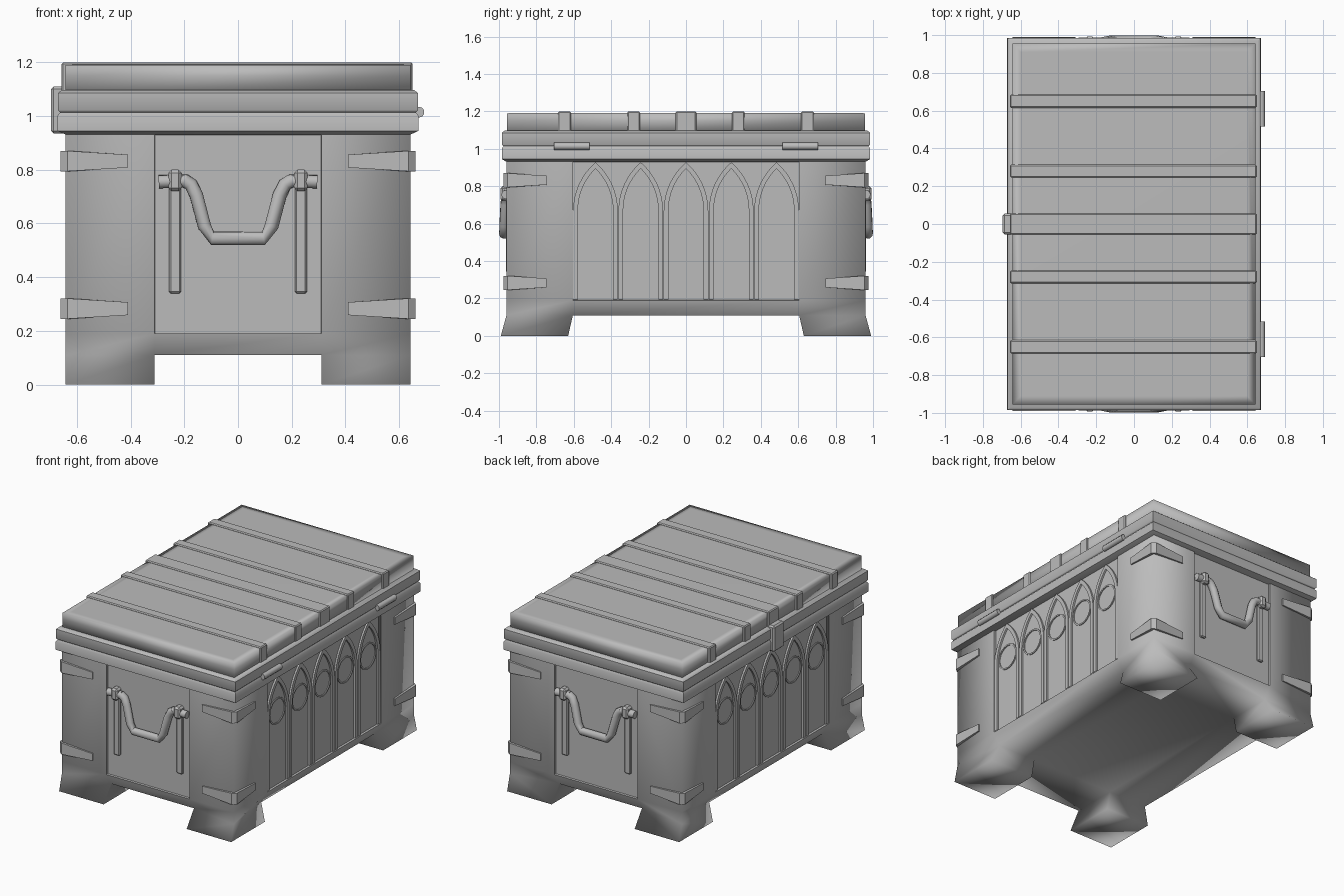
import bpy, bmesh, math
from mathutils import Vector

cube = bpy.data.objects.get("Cube")
if cube:
    bpy.data.objects.remove(cube)

GREY = (0.5, 0.5, 0.5, 1)
mat = bpy.data.materials.new("plain grey")
mat.use_nodes = True
mat.diffuse_color = GREY
mat.node_tree.nodes["Principled BSDF"].inputs["Base Color"].default_value = GREY


def finish(name, bm, angle=None, smooth=False):
    """Turn a bmesh into a named object with the chosen shading."""
    bmesh.ops.recalc_face_normals(bm, faces=bm.faces)
    for f in bm.faces:
        f.smooth = smooth or angle is not None
    if angle is not None:
        for e in bm.edges:
            if len(e.link_faces) == 2 and e.calc_face_angle(0) > math.radians(angle):
                e.smooth = False
    me = bpy.data.meshes.new(name)
    bm.to_mesh(me)
    bm.free()
    me.materials.append(mat)
    ob = bpy.data.objects.new(name, me)
    bpy.context.collection.objects.link(ob)
    return ob


def loft(name, rings, angle=None, smooth=False):
    """Skin equal-length rings of points and cap both ends."""
    bm = bmesh.new()
    vs = [[bm.verts.new(p) for p in r] for r in rings]
    n = len(vs[0])
    for a, b in zip(vs, vs[1:]):
        for i in range(n):
            bm.faces.new((a[i], a[(i + 1) % n], b[(i + 1) % n], b[i]))
    bm.faces.new(vs[0])
    bm.faces.new(vs[-1])
    return finish(name, bm, angle, smooth)


def rect(hx, hy, z):
    return [(-hx, -hy, z), (hx, -hy, z), (hx, hy, z), (-hx, hy, z)]


def box(name, lo, hi, bevel=0.0):
    bm = bmesh.new()
    bmesh.ops.create_cube(bm, size=1)
    for v in bm.verts:
        v.co = [(a + b) / 2 + c * (b - a) for a, b, c in zip(lo, hi, v.co)]
    if bevel:
        bmesh.ops.bevel(bm, geom=bm.edges[:], offset=bevel, segments=1, affect='EDGES')
    return finish(name, bm)


def tube(name, pts, r, sides=10):
    """Round bar following a path."""
    pts = [Vector(p) for p in pts]
    rings = []
    for i, p in enumerate(pts):
        d = (pts[min(i + 1, len(pts) - 1)] - pts[max(i - 1, 0)]).normalized()
        u = d.cross(Vector((0.13, 0.9, 0.4))).normalized()
        w = d.cross(u)
        ang = [2 * math.pi * k / sides for k in range(sides)]
        rings.append([p + r * (math.cos(a) * u + math.sin(a) * w) for a in ang])
    return loft(name, rings, angle=50)


# Chest body: block of cells with the bottom layer kept only at the corners as feet
XS, YS, ZS = [-.642, -.31, .31, .642], [-.96, -.605, .605, .96], [0, .11, .19, .94]
bm = bmesh.new()
cells = {(i, j, k) for i in range(3) for j in range(3) for k in range(3)
         if k or (i != 1 and j != 1)}
verts = {}


def corner(i, j, k):
    if (i, j, k) not in verts:
        x, y, z = XS[i], YS[j], ZS[k]
        edge_x, edge_y = i in (0, 3), j in (0, 3)
        if k == 1 and edge_x != edge_y:      # underside tucks in between feet
            x *= .93 if edge_x else 1
            y *= .95 if edge_y else 1
        if k == 0:                           # feet taper front to back
            y += math.copysign(-.03 if edge_y else .025, y)
        verts[i, j, k] = bm.verts.new((x, y, z))
    return verts[i, j, k]


for c in cells:
    for axis in range(3):
        for side in (0, 1):
            nb = list(c)
            nb[axis] += 2 * side - 1
            if tuple(nb) in cells:
                continue
            quad = []
            for du, dv in ((0, 0), (1, 0), (1, 1), (0, 1)):
                p = list(c)
                p[axis] += side
                p[(axis + 1) % 3] += du
                p[(axis + 2) % 3] += dv
                quad.append(corner(*p))
            bm.faces.new(quad)
bmesh.ops.recalc_face_normals(bm, faces=bm.faces)
# Recessed panel in the middle of each wall
panels = [f for f in bm.faces if f.calc_center_median().z > .4 and abs(f.normal.z) < .1
          and min(abs(f.calc_center_median().x), abs(f.calc_center_median().y)) < .01]
for f in panels:
    for e in f.edges:
        e.smooth = False
bmesh.ops.inset_individual(bm, faces=panels, thickness=.002, depth=-.014)
for f in panels:
    for e in f.edges:
        e.smooth = False
for f in bm.faces:
    if f.normal.z > .9:
        for e in f.edges:
            e.smooth = False
finish("chest_body", bm, smooth=True)

# Rim, lid flange and lid top
loft("body_rim", [rect(.64, .958, .93), rect(.672, .985, .945),
                  rect(.672, .985, 1.0), rect(.66, .975, 1.016)], angle=50)
loft("lid_flange", [rect(.66, .975, 1.012), rect(.67, .985, 1.022),
                    rect(.67, .985, 1.085), rect(.655, .97, 1.097)], angle=50)
loft("lid_top", [rect(.642, .956, 1.08), rect(.642, .956, 1.15), rect(.642, .956, 1.19),
                 rect(.6, .91, 1.191)], smooth=True)

# Straps across the lid
for y, h in ((-.65, .035), (-.28, .034), (0, .055), (.28, .034), (.65, .035)):
    box("lid_strap", (-.657, y - h, 1.085), (.65, y + h, 1.199), .006)

# Latch on the right, hinges on the left
box("latch", (-.696, -.055, .935), (-.64, .055, 1.11), .01)
for y in (-.61, .61):
    tube("hinge", [(.674, y - .095, 1.014), (.674, y + .095, 1.014)], .02)

# Corner brackets, tall at the corner and narrow at the tips
for sx in (-1, 1):
    for sy in (-1, 1):
        for z in (.283, .832):
            path = [(.41, .968, .41, .94, .024), (.635, .975, .62, .94, .038),
                    (.66, .955, .62, .94, .038), (.652, .745, .62, .745, .024)]
            loft("corner_bracket",
                 [[(sx * ox, sy * oy, z - h), (sx * ox, sy * oy, z + h),
                   (sx * ix, sy * iy, z + h), (sx * ix, sy * iy, z - h)]
                  for ox, oy, ix, iy, h in path])


# Pointed arches with a round medallion on both long walls
def arch(w, base=.195, spring=.67, c=.22, steps=8):
    top = math.acos(c / (w + c))
    half = [(w, base)] + [(-c + (w + c) * math.cos(top * k / steps),
                           spring + (w + c) * math.sin(top * k / steps))
                          for k in range(steps + 1)]
    return half + [(-y, z) for y, z in reversed(half[:-1])]


def frame(name, outer, inner, s, y0, depth, closed):
    """Raised moulding between two matching outlines."""
    bm = bmesh.new()
    rows = [[bm.verts.new((s * x, y0 + y, z)) for y, z in line]
            for line, x in ((outer, .626), (outer, .626 + depth),
                            (inner, .626 + depth), (inner, .626))]
    n = len(outer)
    for a, b in zip(rows, rows[1:]):
        for i in range(n if closed else n - 1):
            k = (i + 1) % n
            bm.faces.new((a[i], a[k], b[k], b[i]))
    finish(name, bm, angle=35)


def circle(r, n=20):
    return [(r * math.cos(2 * math.pi * k / n), .69 + r * math.sin(2 * math.pi * k / n))
            for k in range(n)]


for s in (-1, 1):
    for n in range(-2, 3):
        y0 = n * .242
        frame("arch_moulding", arch(.119), arch(.094), s, y0, .014, False)
        frame("medallion_ring", circle(.088), circle(.078), s, y0, .008, True)

# Carrying handles on both ends
for s in (-1, 1):
    bail = [(.2, .962, .76), (.175, .962, .745), (.155, .966, .705), (.125, .972, .59),
            (.095, .973, .545)]
    pts = [(-x, s * y, z) for x, y, z in bail] + [(x, s * y, z) for x, y, z in reversed(bail)]
    tube("handle_bail", pts, .026)
    for sx in (-1, 1):
        tube("handle_pivot", [(sx * .19, s * .962, .758), (sx * .295, s * .962, .755)], .025)
        plate = sorted((s * .935, s * .962))
        box("handle_plate", (sx * .234 - .022, plate[0], .34),
            (sx * .234 + .022, plate[1], .79), .006)
        cap = sorted((s * .935, s * .993))
        box("handle_cap", (sx * .234 - .025, cap[0], .72),
            (sx * .234 + .025, cap[1], .8), .012)
